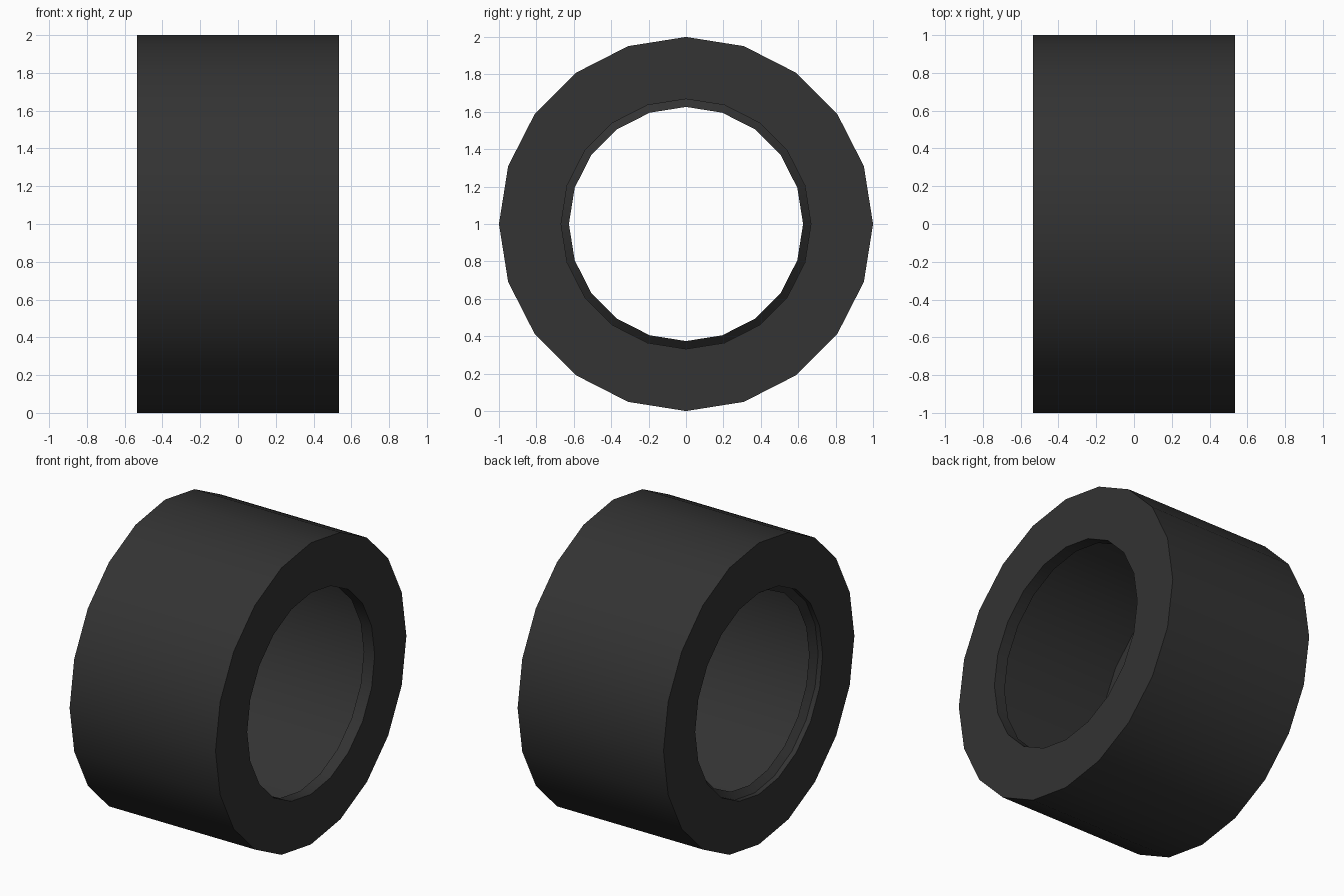
import bpy, bmesh, math

if "Cube" in bpy.data.objects:
    bpy.data.objects.remove(bpy.data.objects["Cube"])

SEGMENTS = 20
# Open profile of the hollow tyre shell: (x along the axle, radius)
PROFILE = [(-0.465, 0.626), (-0.502, 0.668),          # left inner lip, tapered
           (-0.535, 0.668), (-0.535, 1.0),            # left rim step and side wall
           (0.535, 1.0),                              # tread
           (0.535, 0.668), (0.455, 0.668)]            # right side wall and straight lip

rubber = bpy.data.materials.new("dark_rubber")
rubber.diffuse_color = (0.033, 0.033, 0.033, 1)
rubber.use_nodes = True
rubber.node_tree.nodes["Principled BSDF"].inputs["Base Color"].default_value = rubber.diffuse_color

# Tyre shell: profile spun around the x axis
bm = bmesh.new()
rings = []
for i in range(SEGMENTS):
    a = 2 * math.pi * i / SEGMENTS
    rings.append([bm.verts.new((x, r * math.sin(a), 1 + r * math.cos(a)))
                  for x, r in PROFILE])
for i in range(SEGMENTS):
    p, q = rings[i], rings[(i + 1) % SEGMENTS]
    for j in range(len(PROFILE) - 1):
        bm.faces.new((p[j], p[j + 1], q[j + 1], q[j]))
bmesh.ops.recalc_face_normals(bm, faces=bm.faces)

mesh = bpy.data.meshes.new("tyre_shell")
bm.to_mesh(mesh)
bm.free()
mesh.materials.append(rubber)
tyre = bpy.data.objects.new("tyre_shell", mesh)
bpy.context.collection.objects.link(tyre)

# Smooth round surfaces, sharp rims
bpy.context.view_layer.objects.active = tyre
tyre.select_set(True)
bpy.ops.object.shade_smooth_by_angle(angle=math.radians(30))
